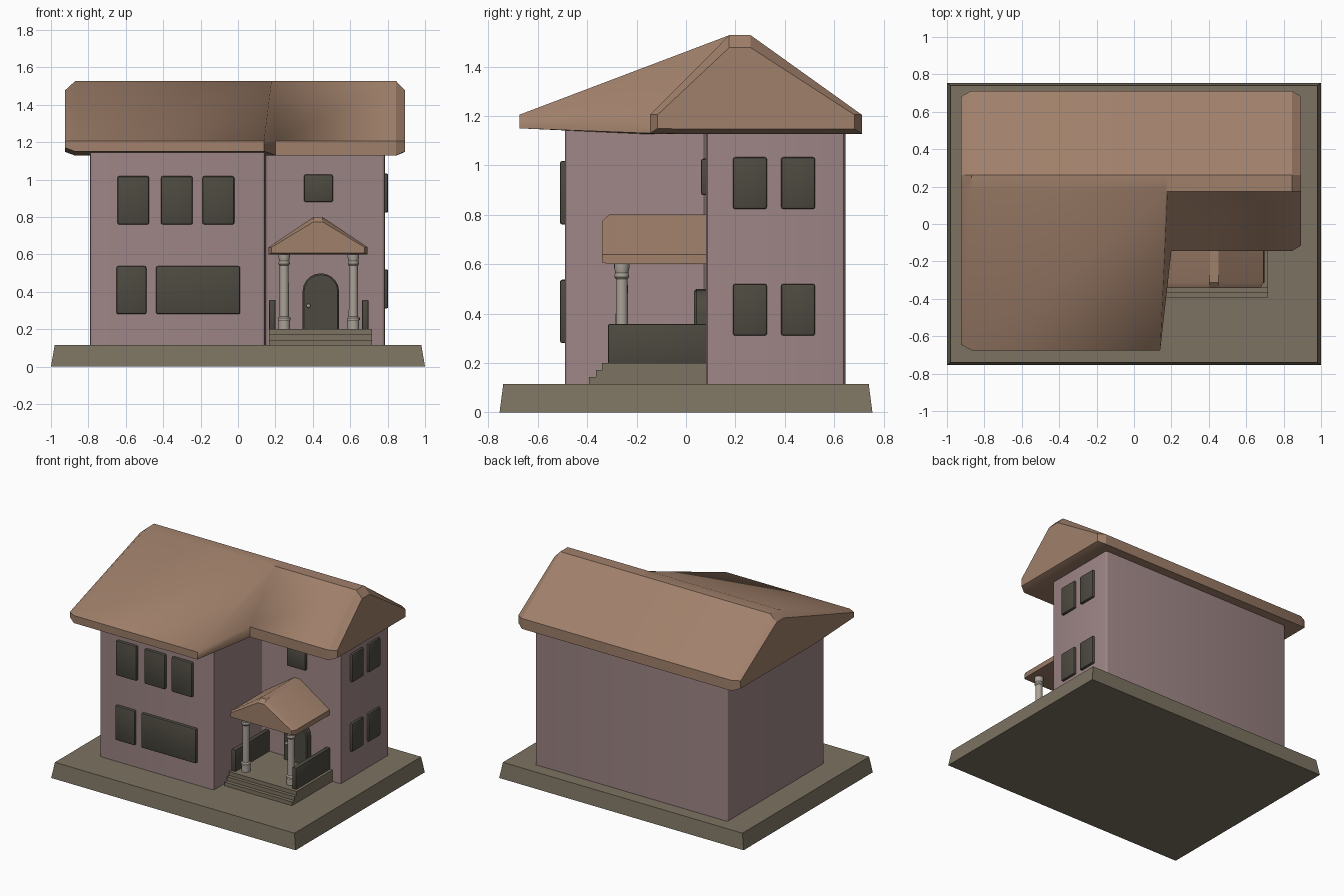
import bpy, bmesh, math
from mathutils import Vector

if "Cube" in bpy.data.objects:
    bpy.data.objects.remove(bpy.data.objects["Cube"])


def mat(name, rgb):
    m = bpy.data.materials.new(name)
    m.diffuse_color = (*rgb, 1)
    m.use_nodes = True
    m.node_tree.nodes["Principled BSDF"].inputs["Base Color"].default_value = m.diffuse_color
    return m


STONE = mat("stone", (0.20, 0.17, 0.12))
PINK = mat("wall_pink", (0.34, 0.235, 0.235))
TILE = mat("roof_tan", (0.35, 0.215, 0.145))
DARK = mat("dark_glass", (0.075, 0.068, 0.052))
PALE = mat("column_pale", (0.40, 0.36, 0.31))


def finish(name, bm, material, angle=30):
    bmesh.ops.recalc_face_normals(bm, faces=bm.faces)
    me = bpy.data.meshes.new(name)
    bm.to_mesh(me)
    bm.free()
    ob = bpy.data.objects.new(name, me)
    bpy.context.collection.objects.link(ob)
    me.materials.append(material)
    bpy.ops.object.select_all(action='DESELECT')
    ob.select_set(True)
    bpy.context.view_layer.objects.active = ob
    bpy.ops.object.shade_smooth_by_angle(angle=math.radians(angle))
    return ob


def loft(name, rings, material, bevel=0, edge_test=None, segs=2):
    """Join equal-length point rings with side faces and close both ends."""
    bm = bmesh.new()
    vs = [[bm.verts.new(p) for p in r] for r in rings]
    n = len(rings[0])
    for a, b in zip(vs, vs[1:]):
        for i in range(n):
            j = (i + 1) % n
            bm.faces.new((a[i], a[j], b[j], b[i]))
    bm.faces.new(vs[0])
    bm.faces.new(vs[-1])
    if bevel:
        bmesh.ops.recalc_face_normals(bm, faces=bm.faces)
        edges = [e for e in bm.edges if edge_test is None or edge_test(e)]
        bmesh.ops.bevel(bm, geom=edges, offset=bevel, segments=segs,
                        profile=0.5, affect='EDGES')
    return finish(name, bm, material)


def rect(x0, x1, y0, y1, z):
    return [(x0, y0, z), (x1, y0, z), (x1, y1, z), (x0, y1, z)]


def box(name, x, y, z, material, bevel=0):
    return loft(name, [rect(*x, *y, z[0]), rect(*x, *y, z[1])], material, bevel)


def vertical(e):
    d = e.verts[0].co - e.verts[1].co
    return abs(d.z) > 0.5


# Tapered base slab
loft("base", [rect(-1, 1, -0.755, 0.755, 0), rect(-0.98, 0.98, -0.74, 0.74, 0.115)], STONE)

# L-shaped walls with softened corners
plan = [(-0.79, -0.49), (0.145, -0.49), (0.145, 0.08), (0.785, 0.08), (0.785, 0.645), (-0.79, 0.645)]
loft("walls", [[(x, y, z) for x, y in plan] for z in (0.11, 1.15)], PINK, 0.016, vertical, 3)


# Main roof: cross-sections along x, deep front on the left, short front on the right
def roof_ring(xf, xr, yf, zf, mid, inset=0.0):
    k = inset
    return [(xf, yf + k * 0.6, zf + k * 0.4), (xf, yf + k * 0.6, 1.205),
            (xr, 0.175, 1.527 - k), (xr, 0.262, 1.527 - k),
            (xr, 0.712 - k * 0.6, 1.205), (xr, 0.712 - k * 0.6, 1.128 + k * 0.4), (xf, mid, 1.128 + k * 0.4)]


roof = loft("main_roof", [
    roof_ring(-0.925, -0.925, -0.675, 1.15, -0.2, 0.05),
    roof_ring(-0.87, -0.87, -0.675, 1.15, -0.2),
    roof_ring(0.14, 0.17, -0.675, 1.15, -0.2),
    roof_ring(0.20, 0.18, -0.145, 1.13, -0.05),
    roof_ring(0.845, 0.845, -0.145, 1.13, -0.05),
    roof_ring(0.893, 0.893, -0.145, 1.13, -0.05, 0.05)], TILE)
# Blend the step between the two front slopes softly
for e in roof.data.edges:
    if tuple(sorted(e.vertices)) in {(15, 16), (22, 23)}:
        e.use_edge_sharp = False

# Windows on the front and right walls
D = 0.021
front = [(-0.645, -0.475, 0.76, 1.018), (-0.412, -0.242, 0.76, 1.018), (-0.19, -0.02, 0.76, 1.018),
         (-0.65, -0.49, 0.28, 0.537), (-0.438, 0.012, 0.28, 0.537)]
for i, (a, b, c, d) in enumerate(front):
    box(f"front_window_{i + 1}", (a, b), (-0.49 - D, -0.47), (c, d), DARK, 0.01)
box("entry_window", (0.352, 0.508), (0.06, 0.1), (0.88, 1.027), DARK, 0.01)
for y in (0.19, 0.385):
    for z in (0.823, 0.31):
        box("side_window", (0.765, 0.785 + 0.018), (y, y + 0.138), (z, z + 0.21), DARK, 0.01)

# Porch platform with front steps
steps = [(0.1, 0.11), (-0.392, 0.11), (-0.392, 0.143), (-0.365, 0.143), (-0.365, 0.172),
         (-0.34, 0.172), (-0.34, 0.2), (0.1, 0.2)]
loft("porch_steps", [[(x, y, z) for y, z in steps] for x in (0.165, 0.717)], STONE)

# Porch side panels
for x in (0.167, 0.664):
    box("porch_side_panel", (x, x + 0.033), (-0.315, 0.09), (0.195, 0.357), DARK, 0.004)

# Turned columns
prof = [(0.031, 0.195), (0.031, 0.245), (0.034, 0.25), (0.034, 0.26), (0.025, 0.268), (0.024, 0.54),
        (0.030, 0.548), (0.030, 0.558), (0.026, 0.564), (0.031, 0.585), (0.031, 0.61)]
for x in (0.247, 0.617):
    loft("porch_column", [[(x + r * math.cos(t * math.tau / 16), -0.26 + r * math.sin(t * math.tau / 16), z)
                           for t in range(16)] for r, z in prof], PALE)


# Porch gable roof, chamfered at the front
def porch_ring(y, k):
    half = [(0.265 - k * 0.6, 0.6 + k * 0.3), (0.265 - k * 0.6, 0.638), (0.024, 0.8 - k)]
    return [(0.428 + x, y, z) for x, z in half] + [(0.428 - x, y, z) for x, z in reversed(half)]


loft("porch_roof", [porch_ring(-0.341, 0.026), porch_ring(-0.312, 0), porch_ring(0.1, 0)], TILE)

# Arched door with knob
arch = [(0.097 * math.cos(a), 0.405 + 0.094 * math.sin(a)) for a in (math.pi * i / 10 for i in range(11))]
shape = [(0.097, 0.195)] + arch + [(-0.097, 0.195)]
loft("front_door", [[(0.443 + x * s, y, z if s == 1 else 0.195 + (z - 0.195) * 0.975) for x, z in shape]
                    for y, s in ((0.1, 1), (0.042, 1), (0.033, 0.93))], DARK)
bm = bmesh.new()
bmesh.ops.create_uvsphere(bm, u_segments=12, v_segments=8, radius=0.011)
bmesh.ops.translate(bm, verts=bm.verts, vec=Vector((0.377, 0.027, 0.325)))
finish("door_knob", bm, PALE, 60)
